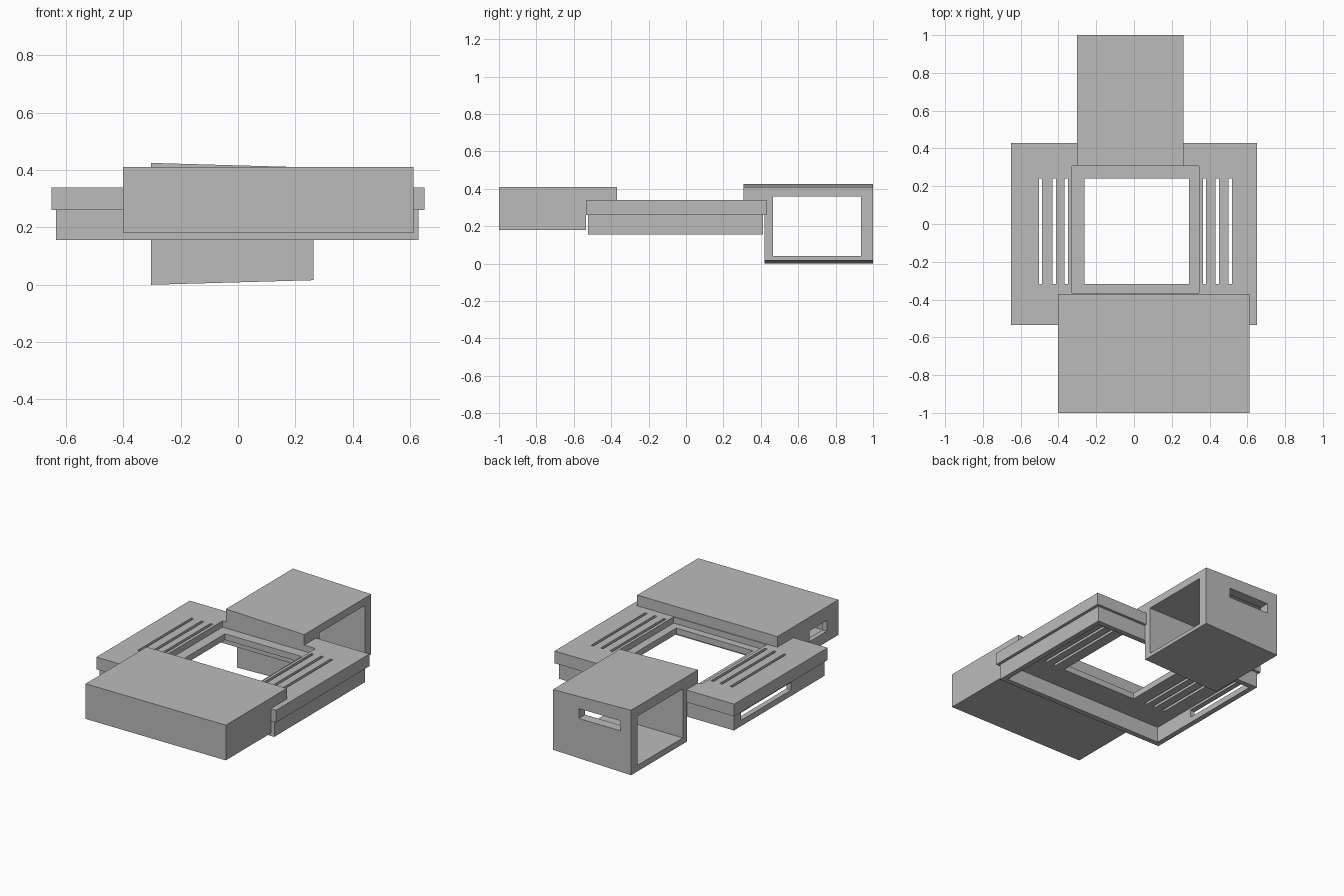
import bpy

if "Cube" in bpy.data.objects:
    bpy.data.objects.remove(bpy.data.objects["Cube"])

grey = bpy.data.materials.new("plain_grey")
grey.diffuse_color = (0.5, 0.5, 0.5, 1)
grey.use_nodes = True
grey.node_tree.nodes["Principled BSDF"].inputs["Base Color"].default_value = grey.diffuse_color


def block(name, x, y, z):
    """Box spanning the given (min, max) ranges."""
    bpy.ops.mesh.primitive_cube_add(size=1)
    o = bpy.context.object
    o.name = name
    for v in o.data.vertices:
        v.co = [r[0] if c < 0 else r[1] for r, c in zip((x, y, z), v.co)]
    o.data.materials.append(grey)
    return o


def combine(o, x, y, z, op="DIFFERENCE"):
    """Cut a box out of a part, or join one to it."""
    tool = block("cutter", x, y, z)
    m = o.modifiers.new("shape", "BOOLEAN")
    m.operation, m.solver, m.object = op, "EXACT", tool
    bpy.context.view_layer.objects.active = o
    bpy.ops.object.modifier_apply(modifier=m.name)
    bpy.data.objects.remove(tool)


# Top plate with a stepped window and slits on both sides
WINDOW = ((-0.262, 0.292), (-0.317, 0.24))
plate = block("top_plate", (-0.65, 0.65), (-0.535, 0.43), (0.26, 0.34))
combine(plate, (-0.328, 0.345), (-0.365, 0.308), (0.30, 0.5))
combine(plate, *WINDOW, (0, 0.5))
for x in (-0.495, -0.422, -0.358, 0.373, 0.441, 0.51):
    combine(plate, (x - 0.009, x + 0.009), (-0.317, 0.24), (0, 0.5))

# Skirt below the plate, open underneath, with a long port on the left
skirt = block("skirt", (-0.635, 0.63), (-0.525, 0.412), (0.157, 0.26))
combine(skirt, (-0.60, 0.595), (-0.49, 0.378), (0, 0.5))
combine(skirt, (-0.8, -0.5), (-0.18, 0.34), (0.195, 0.245))

# Front case: hollow body with a lip over the plate and a slot on the left
front = block("front_case", (-0.402, 0.612), (-1, -0.535), (0.18, 0.41))
combine(front, (-0.402, 0.612), (-0.6, -0.37), (0.34, 0.41), "UNION")
combine(front, (-0.37, 0.58), (-0.97, -0.565), (0.20, 0.36))
combine(front, (-0.5, -0.3), (-0.88, -0.70), (0.25, 0.32))

# Rear case: open at both sides, slotted at the back, lip over the plate
rear = block("rear_case", (-0.303, 0.263), (0.42, 1), (0, 0.425))
combine(rear, (-0.303, 0.263), (0.308, 0.6), (0.34, 0.425), "UNION")
combine(rear, (-1, 1), (0.465, 0.935), (0.04, 0.36))
combine(rear, (-0.225, 0.075), (0.8, 1.2), (0.27, 0.335))
# Taper the rear case slightly toward the right
for v in rear.data.vertices:
    t = (v.co.x + 0.303) / 0.566
    if v.co.z > 0.42:
        v.co.z -= 0.016 * t
    elif v.co.z < 0.01:
        v.co.z += 0.016 * t
